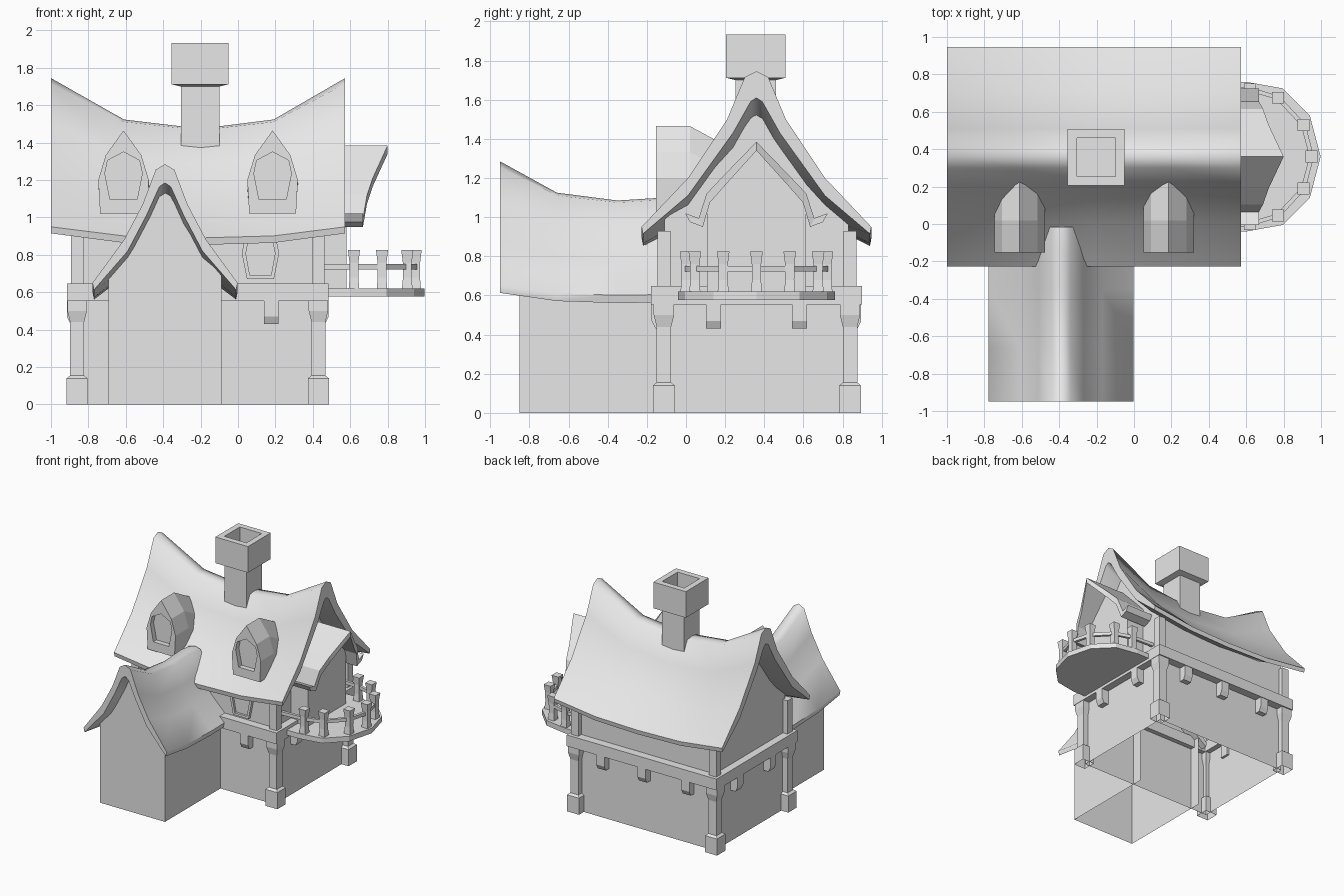
import bpy, bmesh, math
from mathutils import Vector

cube = bpy.data.objects.get("Cube")
if cube:
    bpy.data.objects.remove(cube)

grey = bpy.data.materials.new("plain_grey")
grey.use_nodes = True
grey.diffuse_color = (0.8, 0.8, 0.8, 1)
grey.node_tree.nodes["Principled BSDF"].inputs["Base Color"].default_value = (0.8, 0.8, 0.8, 1)


def loft(name, rings, closed=True, caps=(True, True), smooth=False):
    """Skin matching rings of points; optionally close the rings and cap the ends."""
    bm = bmesh.new()
    rows = [[bm.verts.new(p) for p in ring] for ring in rings]
    n = len(rows[0])
    for a, b in zip(rows, rows[1:]):
        for i in range(n if closed else n - 1):
            j = (i + 1) % n
            bm.faces.new((a[i], a[j], b[j], b[i]))
    for row, wanted in zip((rows[0], rows[-1]), caps):
        if wanted:
            bm.faces.new(row)
    bmesh.ops.recalc_face_normals(bm, faces=bm.faces)
    mesh = bpy.data.meshes.new(name)
    bm.to_mesh(mesh)
    bm.free()
    mesh.materials.append(grey)
    obj = bpy.data.objects.new(name, mesh)
    bpy.context.collection.objects.link(obj)
    if smooth:
        bpy.ops.object.select_all(action='DESELECT')
        obj.select_set(True)
        bpy.context.view_layer.objects.active = obj
        bpy.ops.object.shade_smooth_by_angle(angle=math.radians(55))


def box(name, lo, hi):
    ring = [(lo[0], lo[1]), (hi[0], lo[1]), (hi[0], hi[1]), (lo[0], hi[1])]
    loft(name, [[(x, y, z) for x, y in ring] for z in (lo[2], hi[2])])


def mirrored(half):
    """Half profile listed from outside to the centre -> full symmetric profile."""
    return half + [(-d, z) for d, z in reversed(half[:-1])]


def post(name, x, y, sections):
    loft(name, [[(x + i * h, y + j * h, z) for i, j in ((-1, -1), (1, -1), (1, 1), (-1, 1))]
                for z, h in sections], caps=(False, True))


def sagged(profile, amount, ridge, eave, width):
    """Lower a profile, most at the ridge; points on the ground stay."""
    return [(d, z - amount * (ridge + (eave - ridge) * abs(d) / width) if z > 0 else z)
            for d, z in profile]


# Main house: walls follow the sagging roof, bottom left open
RIDGE_Y, ANNEX_X = 0.36, -0.39
MAIN_SAG = (0.27, 0.06, 0.585)


def along_x(profile, stations):
    return [[(x, RIDGE_Y + d, z) for d, z in sagged(profile, s, *MAIN_SAG)] for x, s in stations]


outer = mirrored([(.587, .95), (.35, 1.2), (.15, 1.5), (.06, 1.715), (0, 1.745)])
under = mirrored([(.58, .915), (.35, 1.11), (.12, 1.43), (.03, 1.59), (0, 1.61)])
middle = [(-.61, .82), (-.2, 1), (.19, .82)]
loft("main_roof", along_x(outer + under[::-1], [(-1, 0)] + middle + [(.573, 0)]), smooth=True)
walls = mirrored([(.47, 0), (.47, 1.03), (.35, 1.14), (.12, 1.49), (0, 1.65)])
loft("main_walls", along_x(walls, [(-.85, .32)] + middle + [(.42, .32)]), closed=False)

# Front annex
ANNEX_SAG = (0.2, 0.05, 0.385)


def along_y(profile, stations):
    return [[(ANNEX_X + d, y, z) for d, z in sagged(profile, s, *ANNEX_SAG)] for y, s in stations]


outer = mirrored([(.388, .65), (.22, .88), (.12, 1.07), (.05, 1.255), (0, 1.285)])
under = mirrored([(.38, .613), (.2, .82), (.1, 1.01), (.03, 1.165), (0, 1.185)])
middle = [(-.66, .8), (-.35, 1)]
loft("annex_roof", along_y(outer + under[::-1], [(-.95, 0)] + middle + [(-.13, .93), (-.015, 1)]),
     smooth=True)
walls = mirrored([(.303, 0), (.303, .73), (.2, .86), (.1, 1.05), (0, 1.23)])
loft("annex_walls", along_y(walls, [(-.85, .3)] + middle + [(-.13, .95), (-.02, 1)]),
     closed=False, caps=(True, False))

# Corner posts and the beam frame between the storeys
for side, x in (("left", .43), ("right", -.86)):
    for end, y in (("front", -.113), ("back", .838)):
        post(f"lower_post_{end}_{side}", x, y, [(0, .056), (.14, .056), (.155, .037), (.44, .037),
                                               (.5, .052), (.57, .052)])
        post(f"upper_post_{end}_{side}", x, y, [(.63, .033), (.93, .033)])
    box(f"side_beam_{side}", (x - .055, -.18, .553), (x + .055, .9, .648))
for end, y in (("front", -.125), ("back", .845)):
    box(f"{end}_beam", (-.915, y - .055, .553), (.485, y + .055, .648))

# Brackets under the beams
BRACKET = [(-.02, .56), (.065, .56), (.065, .47), (.045, .43), (-.02, .43)]


def bracket(name, place, out, along):
    place, out, along = Vector(place), Vector(out), Vector(along)
    loft(name, [[place + out * o + along * w + Vector((0, 0, z)) for o, z in BRACKET]
                for w in (-.038, .038)])


for i, x in enumerate((.175, -.21, -.62)):
    bracket(f"back_bracket_{i}", (x, .83, 0), (0, 1, 0), (1, 0, 0))
bracket("front_bracket", (.178, -.11, 0), (0, -1, 0), (1, 0, 0))
for i, y in enumerate((.14, .58)):
    bracket(f"left_bracket_{i}", (.42, y, 0), (1, 0, 0), (0, 1, 0))
    bracket(f"right_bracket_{i}", (-.85, y, 0), (-1, 0, 0), (0, 1, 0))

# Roof dormers with recessed windows
shell = mirrored([(.125, 1.02), (.135, 1.2), (.095, 1.333), (0, 1.465)])
pane = mirrored([(.072, 1.095), (.1, 1.235), (.085, 1.305), (0, 1.35)])
for side, x in (("left", .185), ("right", -.612)):
    stations = [(.25, shell, .125), (.02, shell, 0), (-.153, shell, 0), (-.153, pane, 0), (-.11, pane, 0)]
    loft(f"dormer_{side}", [[(x + d, y, z - drop) for d, z in prof] for y, prof, drop in stations])

# Front window beneath the eave
frame = [(d, z - .425) for d, z in pane]
inner = [(d * .78, .79 + (z - .79) * .84) for d, z in frame]
loft("front_window", [[(.12 + d, y, z) for d, z in prof] for y, prof in
                      ((-.1, frame), (-.135, frame), (-.135, inner), (-.116, inner))])


# Chimney with a hollow cap
def square(half, z):
    return [(-.2025 + i * half, .357 + j * half, z) for i, j in ((-1, -1), (1, -1), (1, 1), (-1, 1))]


loft("chimney", [square(*s) for s in ((.103, 1.3), (.103, 1.7), (.152, 1.712), (.152, 1.933),
                                      (.103, 1.933), (.103, 1.78))])

# Balcony gable and its flared roof
face = mirrored([(.252, .6), (.252, 1.08), (0, 1.35)])
loft("balcony_gable", [[(x, RIDGE_Y + d, z) for d, z in face] for x in (.3, .58)])
half = [(.365, 1.02, .668), (.295, .995, .668), (.255, 1.12, .69), (.17, 1.21, .72), (0, 1.385, .8)]
full = half + [(-d, z, x) for d, z, x in reversed(half[:-1])]
loft("balcony_roof", [[(.25, RIDGE_Y + d, z), (x, RIDGE_Y + d, z),
                       (x, RIDGE_Y + d * .93, z - .045), (.25, RIDGE_Y + d * .93, z - .045)]
                      for d, z, x in full])

# Balcony deck, baluster posts and rail
edge = mirrored([(-.4, .42), (-.4, .6), (-.365, .795), (-.22, .94), (0, .998)])
loft("balcony_deck", [[(x, RIDGE_Y + d, z) for d, x in edge] for z in (.577, .62)])
spots = mirrored([(-.36, .62), (-.315, .77), (-.17, .905), (0, .95)])
for i, (d, x) in enumerate(spots):
    post(f"baluster_{i}", x, RIDGE_Y + d, [(.61, .029), (.68, .023), (.76, .024), (.825, .032)])
rings = []
for d, x in [(-.37, .42)] + spots + [(.37, .42)]:
    out = Vector((x - .42, d, 0)).normalized() * .012
    p = Vector((x, RIDGE_Y + d, .737))
    rings.append([p + out * i + Vector((0, 0, j * .014)) for i, j in ((-1, -1), (1, -1), (1, 1), (-1, 1))])
loft("balcony_rail", rings)
